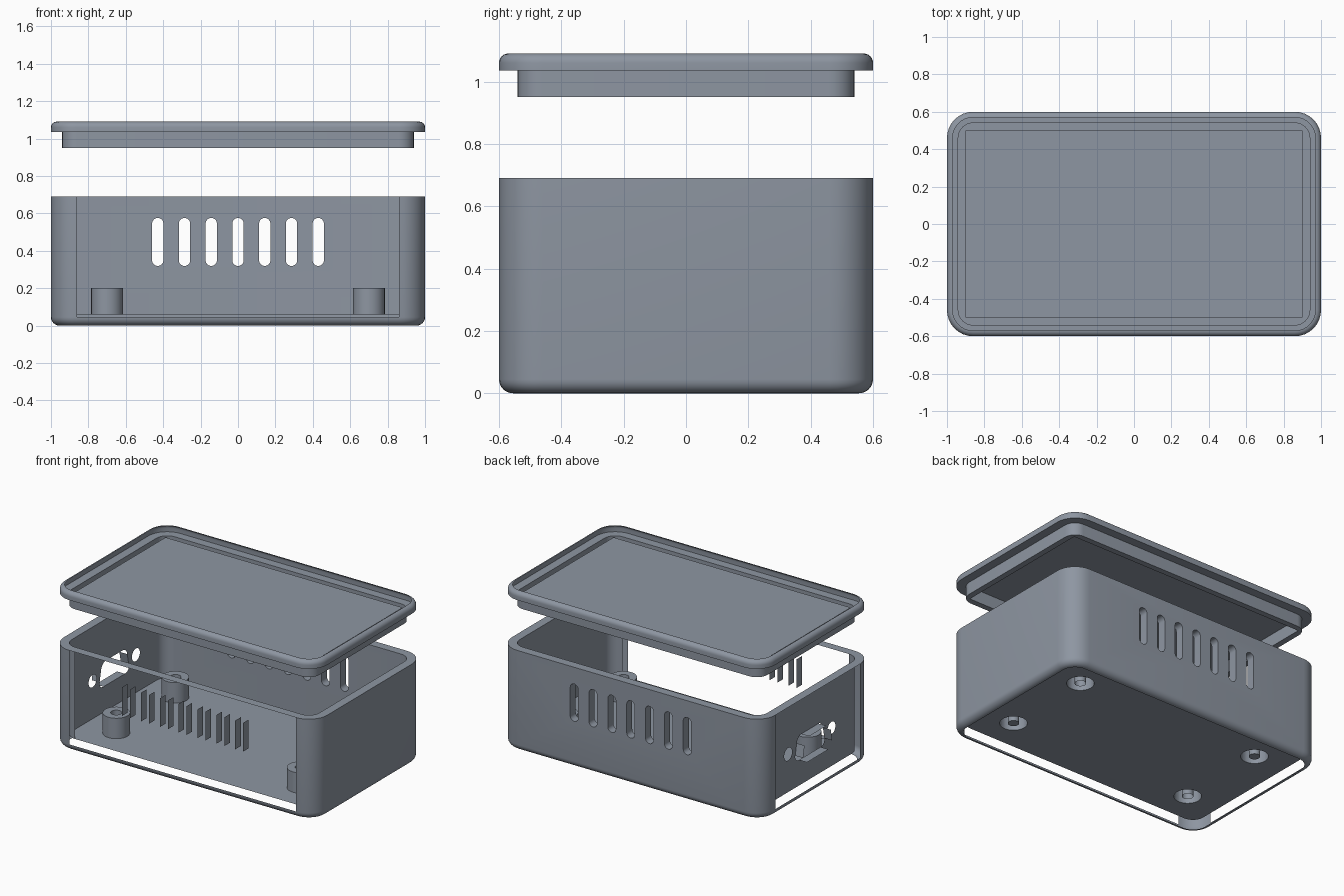
import bpy, bmesh, math
from mathutils import Vector

if "Cube" in bpy.data.objects:
    bpy.data.objects.remove(bpy.data.objects["Cube"])

grey = bpy.data.materials.new("slate_grey")
grey.use_nodes = True
COLOUR = (0.27, 0.305, 0.36, 1)
grey.diffuse_color = COLOUR
grey.node_tree.nodes["Principled BSDF"].inputs["Base Color"].default_value = COLOUR

SEG = 8                                   # segments per rounded corner
BACK, LEFT, FRONT, RIGHT = range(4)       # flat sides, counted anticlockwise
X, Y, R, WALL = 1.0, 0.6, 0.14, 0.06      # outer half sizes, corner, thickness
FLOOR, TOP, FILLET = 0.06, 0.69, 0.045
LIP_Z, RIM_Z, LID_Z, LID_FILLET = 0.95, 1.035, 1.09, 0.03


def rounded(hx, hy, r, cx=0, cy=0, n=SEG):
    """2D rounded rectangle, anticlockwise from the +x end of its +y corner."""
    pts = []
    for k, (sx, sy) in enumerate([(1, 1), (-1, 1), (-1, -1), (1, -1)]):
        for i in range(n + 1):
            a = math.pi / 2 * (k + i / max(n, 1))
            pts.append((cx + sx * (hx - r) + r * math.cos(a),
                        cy + sy * (hy - r) + r * math.sin(a)))
    return pts


def disc(r, cx, cy):
    return rounded(r, r, r * 0.99, cx, cy)


def at_z(pts, z):
    return [Vector((u, v, z)) for u, v in pts]


def at_y(pts, y):
    return [Vector((u, y, v)) for u, v in pts]


def at_x(pts, x):
    return [Vector((x, u, v)) for u, v in pts]


def inset(d, z):
    """Horizontal outline of the body, moved inward by d."""
    return at_z(rounded(X - d, Y - d, R - d), z)


def skin(bm, loops, keep=lambda side: True, n=SEG):
    """Bridge successive loops; side is None on corners, 0..3 on flats."""
    rows = [[bm.verts.new(p) for p in loop] for loop in loops]
    for a, b in zip(rows, rows[1:]):
        for i in range(len(a)):
            side = i // (n + 1) if i % (n + 1) == n else None
            if keep(side):
                j = (i + 1) % len(a)
                bm.faces.new((a[i], a[j], b[j], b[i]))


def panel(bm, normal, outline, holes=()):
    """Flat face with holes."""
    edges = []
    for loop in [outline, *holes]:
        vs = [bm.verts.new(p) for p in loop]
        edges += [bm.edges.new((vs[i - 1], vs[i])) for i in range(len(vs))]
    made = bmesh.ops.triangle_fill(bm, edges=edges, use_beauty=True, normal=Vector(normal))
    for f in made["geom"]:
        if isinstance(f, bmesh.types.BMFace):
            f.normal_update()
            if f.normal.dot(Vector(normal)) < 0:
                f.normal_flip()


def finish(bm, name):
    bmesh.ops.remove_doubles(bm, verts=bm.verts[:], dist=0.00002)
    loose = [v for v in bm.verts if not v.link_faces]
    bmesh.ops.delete(bm, geom=loose, context="VERTS")
    mesh = bpy.data.meshes.new(name)
    bm.to_mesh(mesh)
    bm.free()
    mesh.materials.append(grey)
    ob = bpy.data.objects.new(name, mesh)
    bpy.context.collection.objects.link(ob)
    bpy.ops.object.select_all(action="DESELECT")
    ob.select_set(True)
    bpy.context.view_layer.objects.active = ob
    bpy.ops.object.shade_smooth_by_angle(angle=math.radians(35))


def fillet(r, z, up, steps=6):
    """Quarter-round loops from the vertical side inward."""
    return [inset(r * (1 - math.cos(t)), z + up * r * math.sin(t))
            for t in [math.pi / 2 * i / steps for i in range(steps + 1)]]


def wall_rect(z0):
    w = X - R
    return [(-w, z0), (w, z0), (w, TOP), (-w, TOP)]


slots = [rounded(0.03, 0.128, 0.0295, i * 0.143, 0.447) for i in range(-3, 4)]
posts = [(sx * 0.7, sy * 0.32) for sx in (1, -1) for sy in (1, -1)]

# Case outside: bottom edge round, corners, right wall, slotted back wall
bm = bmesh.new()
skin(bm, fillet(FILLET, FILLET, -1)[::-1])
skin(bm, [inset(0, FILLET), inset(0, TOP)], lambda s: s in (None, RIGHT))
panel(bm, (0, 1, 0), at_y(wall_rect(FILLET), Y), [at_y(s, Y) for s in slots])
for s in slots:
    skin(bm, [at_y(s, Y), at_y(s, Y - WALL)])
# Top edge
skin(bm, [inset(0, TOP), inset(WALL, TOP)])
# Case inside: corners, right wall, slotted back wall, port wall, floor
skin(bm, [inset(WALL, TOP), inset(WALL, FLOOR)], lambda s: s in (None, RIGHT))
panel(bm, (0, -1, 0), at_y(wall_rect(FLOOR), Y - WALL), [at_y(s, Y - WALL) for s in slots])
PORT_Z = 0.32
port = [(y * (1 - 1.3 * (z - PORT_Z)), z)
        for y, z in rounded(0.15, 0.085, 0.045, 0, PORT_Z)]
screw_holes = [disc(0.043, s * 0.235, PORT_Z) for s in (1, -1)]
w = Y - R
port_wall = [(-w, FLOOR), (w, FLOOR), (w, TOP), (-w, TOP)]
panel(bm, (1, 0, 0), at_x(port_wall, WALL - X),
      [at_x(h, WALL - X) for h in [port, *screw_holes]])
panel(bm, (0, 0, 1), inset(WALL, FLOOR), [at_z(disc(0.085, *p), FLOOR) for p in posts])
finish(bm, "case")

# Flat cheeks of the front slots
bm = bmesh.new()
for s in slots:
    skin(bm, [at_y(s, WALL - Y), at_y(s, -Y)], lambda side: side in (LEFT, RIGHT))
finish(bm, "front_slot_cheeks")

# Flat sides of the port opening
bm = bmesh.new()
skin(bm, [at_x(port, -X), at_x(port, WALL - X)], lambda side: side is not None)
finish(bm, "port_sides")

# Screw posts with blind bores
POST_Z = 0.2
for i, p in enumerate(posts):
    bm = bmesh.new()
    outer, bore = disc(0.085, *p), disc(0.035, *p)
    skin(bm, [at_z(outer, FLOOR), at_z(outer, POST_Z), at_z(bore, POST_Z), at_z(bore, FLOOR)])
    if i in (1, 2):
        panel(bm, (0, 0, 1), at_z(bore, FLOOR))
    finish(bm, "screw_post_%d" % (i + 1))

# Lid rim with rounded upper edge
bm = bmesh.new()
skin(bm, [inset(WALL, RIM_Z), inset(0, RIM_Z)] + fillet(LID_FILLET, LID_Z - LID_FILLET, 1))
finish(bm, "lid_rim")

# Lid lip and recessed panel
bm = bmesh.new()
inner = rounded(X - 0.1, Y - 0.1, 0, n=0)
skin(bm, [inset(WALL, LIP_Z), inset(WALL, RIM_Z)])
panel(bm, (0, 0, -1), inset(WALL, LIP_Z), [at_z(inner, LIP_Z)])
skin(bm, [at_z(inner, RIM_Z), at_z(inner, LIP_Z)], n=0)
panel(bm, (0, 0, -1), at_z(inner, RIM_Z))
finish(bm, "lid_lip")
